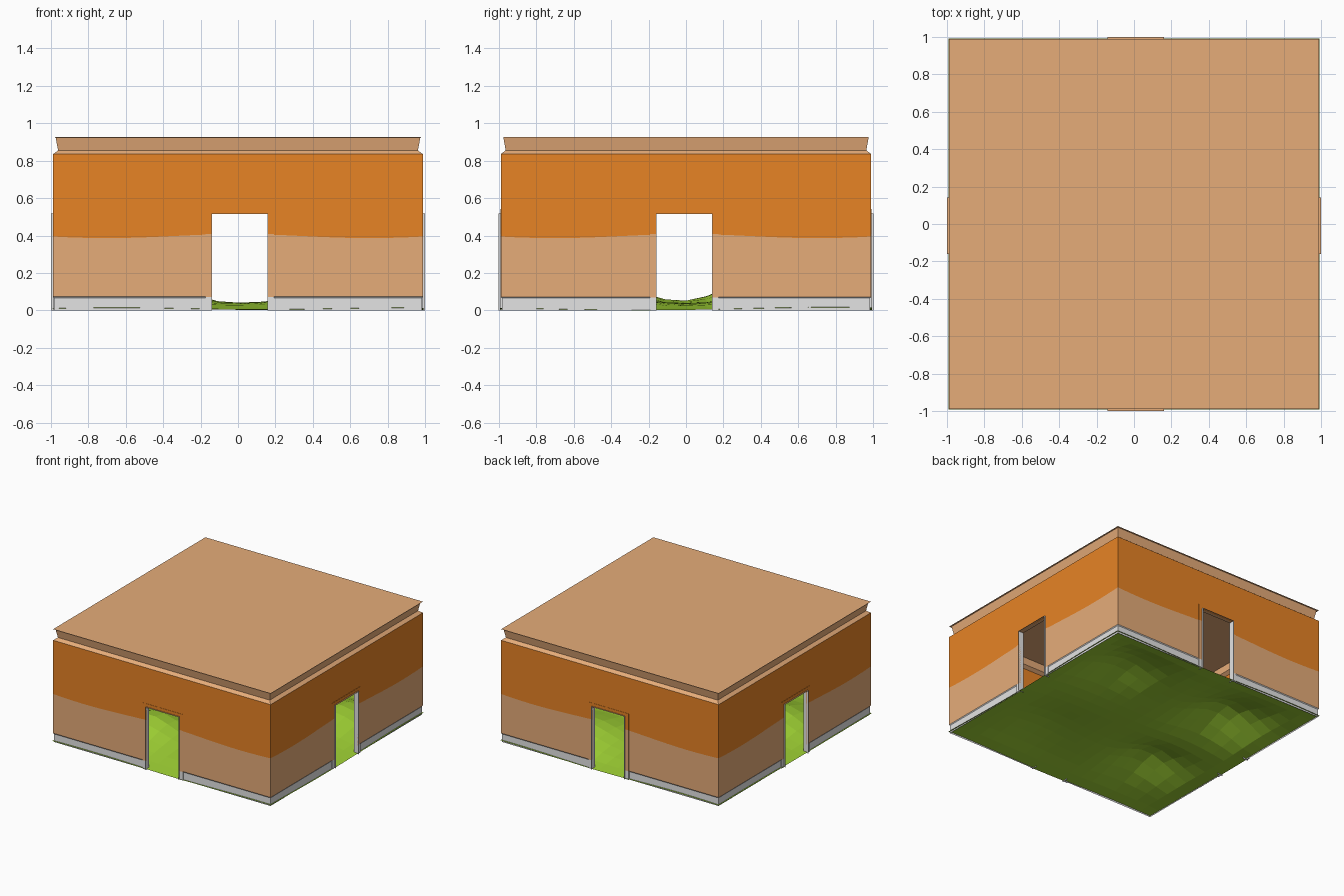
import bpy, bmesh, math
from mathutils import Matrix

if "Cube" in bpy.data.objects:
    bpy.data.objects.remove(bpy.data.objects["Cube"])


def material(name, r, g, b):
    m = bpy.data.materials.new(name)
    lin = [((c / 255 + 0.055) / 1.055) ** 2.4 for c in (r, g, b)]
    m.diffuse_color = (*lin, 1)
    m.use_nodes = True
    m.node_tree.nodes["Principled BSDF"].inputs["Base Color"].default_value = m.diffuse_color
    return m


GREY, TAN, ORANGE, GREEN = range(4)
MATS = [material("pale_grey", 228, 228, 228), material("tan", 230, 172, 121),
        material("orange", 231, 131, 37), material("grass_green", 159, 209, 52)]


def finish(bm, name):
    me = bpy.data.meshes.new(name)
    for m in MATS:
        me.materials.append(m)
    bm.to_mesh(me)
    bm.free()
    ob = bpy.data.objects.new(name, me)
    bpy.context.collection.objects.link(ob)
    return ob


def box(bm, x0, x1, y0, y1, z0, z1, mat):
    v = [bm.verts.new((x, y, z)) for z in (z0, z1)
         for x, y in ((x0, y0), (x1, y0), (x1, y1), (x0, y1))]
    for idx in ((3, 2, 1, 0), (4, 5, 6, 7), (0, 1, 5, 4), (1, 2, 6, 5), (2, 3, 7, 6), (3, 0, 4, 7)):
        bm.faces.new([v[i] for i in idx]).material_index = mat


DOOR_HALF, DOOR_TOP = 0.148, 0.515


def paint_line(u):
    return 0.397 + 0.011 * math.cos(u * math.pi / 0.7)


def wall(name, centre, turn):
    bm = bmesh.new()
    lo, hi = centre - DOOR_HALF, centre + DOOR_HALF
    n = 9
    cols = [-1 + (lo + 1) * i / n for i in range(n + 1)] + [hi + (1 - hi) * i / n for i in range(n + 1)]
    # rows: half width of the building, height, colour of the band above
    rows = [(0.983, 0, GREY), (0.983, 0.066, GREY), (0.988, 0.073, TAN), (0.988, None, ORANGE),
            (0.988, DOOR_TOP, ORANGE), (0.988, 0.835, TAN)]
    grid = []
    for half, z, _ in rows:
        grid.append([bm.verts.new((max(-half, min(half, u)), -half, paint_line(u) if z is None else z))
                     for u in cols])
    for r in range(len(rows) - 1):
        for c in range(len(cols) - 1):
            if c == n and r < 4:
                continue  # doorway
            f = bm.faces.new((grid[r][c], grid[r][c + 1], grid[r + 1][c + 1], grid[r + 1][c]))
            f.material_index = rows[r][2]
    bmesh.ops.delete(bm, geom=[v for v in bm.verts if not v.link_faces], context='VERTS')
    bm.transform(Matrix.Rotation(turn, 4, 'Z'))
    finish(bm, name + "_wall")


def door_frame(name, centre, turn):
    bm = bmesh.new()
    # casing: shallow plates painted like the wall
    for s in (-1, 1):
        a, b = sorted((centre + s * DOOR_HALF, centre + s * (DOOR_HALF + 0.035)))
        for z0, z1, mat in ((0, 0.07, GREY), (0.07, 0.407, TAN), (0.407, DOOR_TOP, ORANGE)):
            box(bm, a, b, -0.990, -0.982, z0, z1, mat)
        # grey jamb lining
        a, b = sorted((centre + s * DOOR_HALF, centre + s * (DOOR_HALF + 0.003)))
        box(bm, a, b, -1.0, -0.955, 0, DOOR_TOP, GREY)
    w = DOOR_HALF + 0.035
    box(bm, centre - w, centre + w, -0.990, -0.982, DOOR_TOP, DOOR_TOP + 0.027, ORANGE)
    # lintel lining
    w = DOOR_HALF + 0.003
    box(bm, centre - w, centre + w, -1.0, -0.955, DOOR_TOP, DOOR_TOP + 0.002, TAN)
    bm.transform(Matrix.Rotation(turn, 4, 'Z'))
    finish(bm, name + "_door_frame")


for i, (side, centre) in enumerate((("front", 0.01), ("right", -0.01), ("back", -0.01), ("left", 0.01))):
    wall(side, centre, i * math.pi / 2)
    door_frame(side, centre, i * math.pi / 2)

# notched cornice under a thin overhanging roof sheet
bm = bmesh.new()
rings = [[bm.verts.new((sx * h, sy * h, z)) for sx, sy in ((-1, -1), (1, -1), (1, 1), (-1, 1))]
         for h, z in ((0.988, 0.835), (0.962, 0.855), (0.975, 0.925), (0.988, 0.926))]
for a, b in zip(rings, rings[1:]):
    for k in range(4):
        bm.faces.new((a[k], a[(k + 1) % 4], b[(k + 1) % 4], b[k]))
bm.faces.new(rings[-1])
for f in bm.faces:
    f.material_index = TAN
finish(bm, "roof")

# grassy ground with low mounds
MOUNDS = ((-0.52, 0.42, 0.15, 0.21), (-0.5, -0.43, 0.13, 0.19), (0.52, 0.53, 0.10, 0.21),
          (0.5, -0.45, 0.045, 0.22))


def ground_height(x, y):
    edge = max(0, min(1, (1 - max(abs(x), abs(y))) / 0.25))
    h = 0.02 + sum(a * math.exp(-((x - px) ** 2 + (y - py) ** 2) / (2 * s * s)) for px, py, a, s in MOUNDS)
    return h * edge + 0.008 + 0.008 * math.sin(4 * x + 4.2) * math.cos(3 * y - 2.4)


bm = bmesh.new()
bmesh.ops.create_grid(bm, x_segments=18, y_segments=18, size=0.992)
for v in bm.verts:
    v.co.z = max(0, ground_height(v.co.x, v.co.y))
for f in bm.faces:
    f.material_index = GREEN
finish(bm, "grass_ground")
